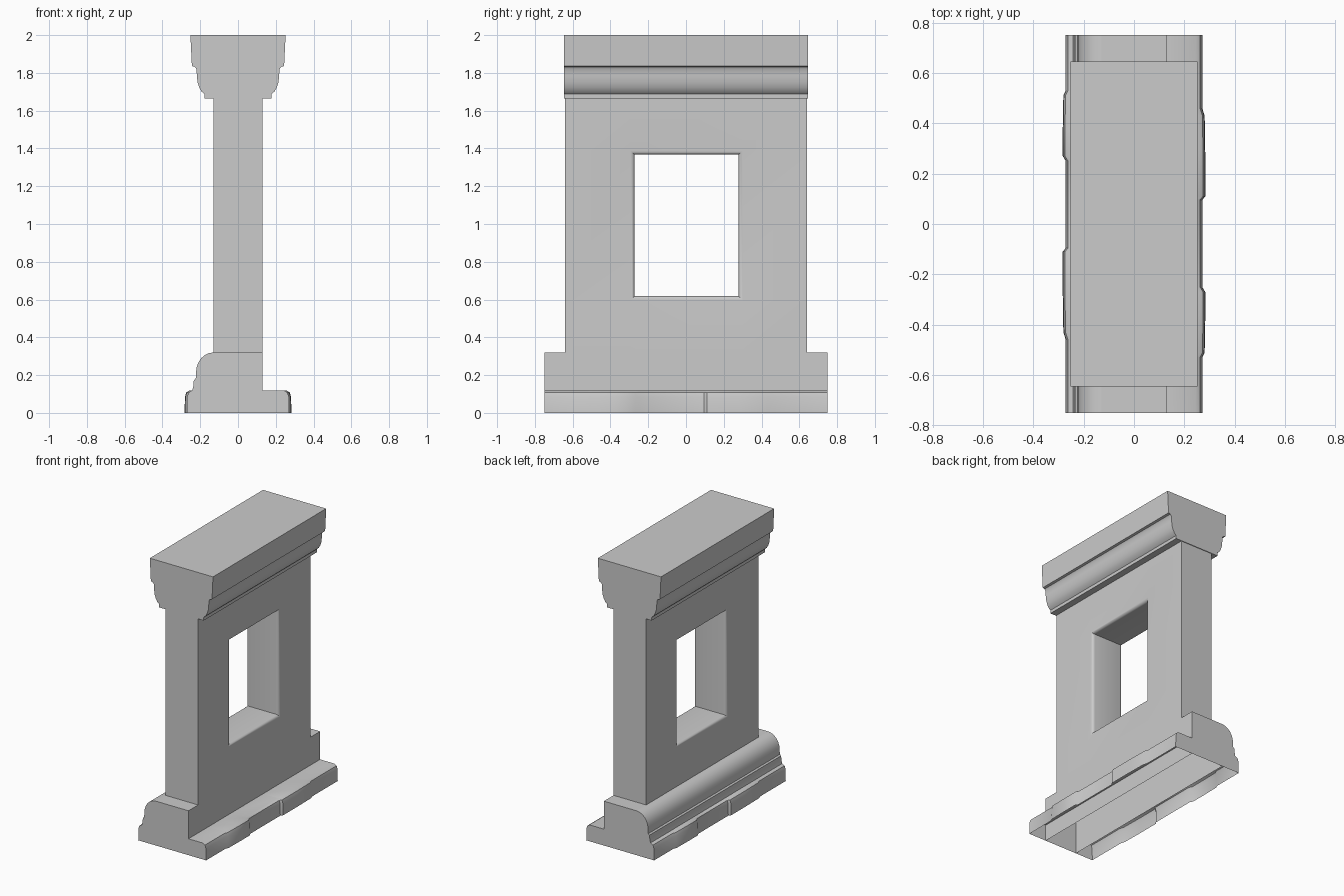
import bpy
import bmesh
from math import sin, cos, pi, radians

cube = bpy.data.objects.get("Cube")
if cube:
    bpy.data.objects.remove(cube, do_unlink=True)

stone = bpy.data.materials.new("grey stone")
stone.use_nodes = True
GREY = (0.6, 0.6, 0.6, 1)
stone.diffuse_color = GREY
stone.node_tree.nodes["Principled BSDF"].inputs["Base Color"].default_value = GREY

HALF = 0.13       # half thickness of the wall
LENGTH = 0.75     # half length of the base
WALL_END = 0.64   # half length of the wall
STEP = 0.32       # height of the base shoulder
TOP = 1.67        # underside of the capital


def finish(name, bm):
    """Weld, orient and shade one part."""
    bmesh.ops.remove_doubles(bm, verts=bm.verts, dist=0.0005)
    bmesh.ops.recalc_face_normals(bm, faces=bm.faces)
    mesh = bpy.data.meshes.new(name)
    bm.to_mesh(mesh)
    bm.free()
    mesh.materials.append(stone)
    obj = bpy.data.objects.new(name, mesh)
    bpy.context.collection.objects.link(obj)
    bpy.ops.object.select_all(action="DESELECT")
    obj.select_set(True)
    bpy.context.view_layer.objects.active = obj
    bpy.ops.object.shade_smooth_by_angle(angle=radians(35))
    return obj


def face(bm, points):
    return bm.faces.new([bm.verts.new(p) for p in points])


def loft(bm, loops, closed=False):
    """Join matching point loops with quads."""
    for a, b in zip(loops, loops[1:]):
        n = len(a)
        for i in range(n if closed else n - 1):
            j = (i + 1) % n
            face(bm, (a[i], a[j], b[j], b[i]))


def sweep(name, profiles, stations, closed=False):
    """Run xz profiles along y and cap both ends."""
    bm = bmesh.new()
    loops = [[(x, y, z) for x, z in p] for p, y in zip(profiles, stations)]
    loft(bm, loops, closed)
    face(bm, loops[0])
    face(bm, loops[-1])
    return finish(name, bm)


# Wall: hollow, open below, with a window whose rims are rounded
R = 0.022
Y0, Y1, Z0, Z1 = -0.272, 0.278, 0.618, 1.367
bm = bmesh.new()
ys = [-LENGTH, -WALL_END, Y0 - R, Y1 + R, WALL_END, LENGTH]
zs = [0, STEP, Z0 - R, Z1 + R, TOP]
for x in (-HALF, HALF):
    for i in range(5):
        for j in range(4):
            outside = i in (0, 4) and j > 0
            window = i == 2 and j == 2
            if not (outside or window):
                a, b, c, d = ys[i], ys[i + 1], zs[j], zs[j + 1]
                face(bm, ((x, a, c), (x, b, c), (x, b, d), (x, a, d)))
rim = [(HALF - R + R * cos(t * pi / 8), R - R * sin(t * pi / 8)) for t in range(5)]
rim += [(-x, g) for x, g in reversed(rim)]
loft(bm, [[(x, Y0 - g, Z0 - g), (x, Y1 + g, Z0 - g),
           (x, Y1 + g, Z1 + g), (x, Y0 - g, Z1 + g)] for x, g in rim], closed=True)
for side in (-1, 1):
    path = [(LENGTH, 0), (LENGTH, STEP), (WALL_END, STEP), (WALL_END, TOP)]
    loft(bm, [[(x, side * y, z) for y, z in path] for x in (-HALF, HALF)])
finish("wall", bm)

# Capital: moulded crown, the same on both long sides
half = [(0.178, 1.665), (0.178, 1.688), (0.192, 1.70), (0.205, 1.722),
        (0.214, 1.75), (0.218, 1.785), (0.219, 1.818), (0.228, 1.832),
        (0.244, 1.836), (0.252, 2.0)]
crown = half + [(-x, z) for x, z in reversed(half)]
sweep("capital", [crown] * 2, (-0.645, 0.645), closed=True)

# Base moulding: rounded shoulder on the right side only
shoulder = [(-HALF, 0.11), (-HALF, STEP)]
shoulder += [(-HALF - 0.092 * sin(t * pi / 12), 0.215 + 0.105 * cos(t * pi / 12))
             for t in range(1, 7)]
shoulder += [(-0.224, 0.18), (-0.234, 0.172), (-0.236, 0.145), (-0.244, 0.11)]
sweep("base_moulding", [shoulder] * 2, (-LENGTH, LENGTH))

# Plinths: worn stone courses with two raised blocks, open below
stations = [-LENGTH, -0.53, -0.51, -0.38, -0.27, -0.25, 0.095, 0.11, 0.28, 0.43, 0.46, LENGTH]
raised = [0, 0, 0.8, 1, 1, 0, 0, 1, 1, 0.8, 0, 0]
for side, name in ((1, "left_plinth"), (-1, "right_plinth")):
    profiles = []
    for k in raised:
        g = 0.012 * k
        course = [(HALF, 0), (HALF, 0.118), (0.245 + g, 0.118),
                  (0.262 + g, 0.108), (0.269 + g, 0.085), (0.271 + g, 0)]
        profiles.append([(side * x, z) for x, z in course])
    sweep(name, profiles, [side * y for y in stations])
